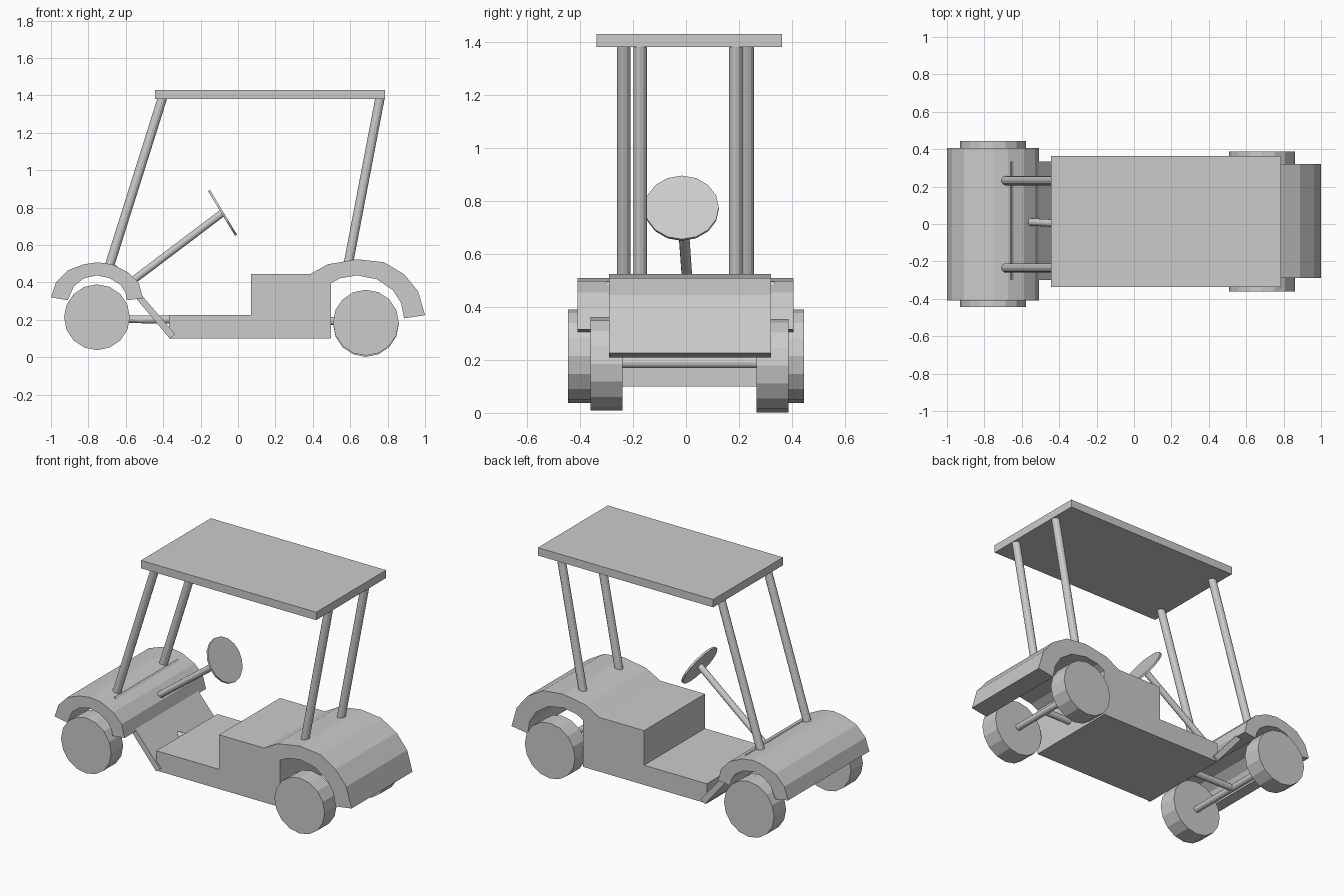
import bpy, bmesh
from mathutils import Vector


def rod(name, a, b, radius, sides=12):
    """Closed cylinder running from point a to point b."""
    a, b = Vector(a), Vector(b)
    d = b - a
    bpy.ops.mesh.primitive_cylinder_add(vertices=sides, radius=radius, depth=d.length,
                                        location=(a + b) / 2,
                                        rotation=d.to_track_quat('Z', 'Y').to_euler())
    bpy.context.object.name = name
    return bpy.context.object


def extrude(name, profile, y0, y1):
    """Side profile in x/z, extruded across the width."""
    bm = bmesh.new()
    face = bm.faces.new([bm.verts.new((x, y0, z)) for x, z in profile])
    new = bmesh.ops.extrude_face_region(bm, geom=[face])["geom"]
    bmesh.ops.translate(bm, vec=(0, y1 - y0, 0),
                        verts=[v for v in new if isinstance(v, bmesh.types.BMVert)])
    bmesh.ops.recalc_face_normals(bm, faces=bm.faces)
    mesh = bpy.data.meshes.new(name)
    bm.to_mesh(mesh)
    bm.free()
    ob = bpy.data.objects.new(name, mesh)
    bpy.context.collection.objects.link(ob)
    return ob


def box(name, x0, x1, y0, y1, z0, z1):
    return extrude(name, [(x0, z0), (x1, z0), (x1, z1), (x0, z1)], y0, y1)


# Roof
box("roof", -0.445, 0.785, -0.337, 0.363, 1.38, 1.43)

# Body: floor, seat and rear fender in one side profile
extrude("body", [
    (-0.37, 0.10), (-0.37, 0.225), (0.07, 0.225), (0.07, 0.444), (0.385, 0.444),
    (0.48, 0.497), (0.636, 0.524), (0.78, 0.508), (0.888, 0.444), (0.963, 0.353),
    (1.0, 0.225), (0.888, 0.208), (0.872, 0.289), (0.829, 0.358), (0.743, 0.417),
    (0.636, 0.438), (0.545, 0.422), (0.497, 0.396), (0.497, 0.10)], -0.29, 0.32)

# Front fender shell
extrude("front_fender", [
    (-1.0, 0.32), (-0.973, 0.40), (-0.91, 0.465), (-0.824, 0.497), (-0.75, 0.508),
    (-0.674, 0.497), (-0.588, 0.455), (-0.53, 0.396), (-0.508, 0.315), (-0.594, 0.305),
    (-0.60, 0.342), (-0.626, 0.385), (-0.684, 0.422), (-0.754, 0.438),
    (-0.824, 0.422), (-0.877, 0.38), (-0.91, 0.305)], -0.41, 0.405)

# Slanted foot panel, reaching up through the front fender
extrude("foot_panel", [(-0.365, 0.10), (-0.335, 0.122), (-0.655, 0.495), (-0.675, 0.47)],
        -0.30, 0.333)

# Roof posts
for side, yf, yr in (("right", -0.235, -0.173), ("left", 0.232, 0.188)):
    rod("front_post_" + side, (-0.69, yf, 0.48), (-0.403, yf, 1.39), 0.025)
    rod("rear_post_" + side, (0.588, yr, 0.49), (0.76, yr, 1.39), 0.025)

# Steering column and wheel
rod("steering_column", (-0.575, 0.012, 0.40), (-0.083, -0.015, 0.772), 0.02)
c, n = Vector((-0.083, -0.016, 0.772)), Vector((0.856, 0, 0.517)) * 0.006
rod("steering_wheel", c - n, c + n, 0.14, 16)

# Wheels
for name, x, z, y0, y1 in (("front_wheel_right", -0.754, 0.214, -0.445, -0.325),
                           ("front_wheel_left", -0.754, 0.214, 0.325, 0.445),
                           ("rear_wheel_right", 0.684, 0.185, -0.36, -0.24),
                           ("rear_wheel_left", 0.684, 0.178, 0.266, 0.387)):
    rod(name, (x, y0, z), (x, y1, z), 0.176, 16)

# Axles and drive shaft
rod("front_axle", (-0.754, -0.34, 0.205), (-0.754, 0.34, 0.205), 0.021)
rod("rear_axle", (0.684, -0.25, 0.19), (0.684, 0.28, 0.19), 0.021)
rod("drive_shaft", (-0.754, 0, 0.205), (0.684, 0, 0.192), 0.021)
